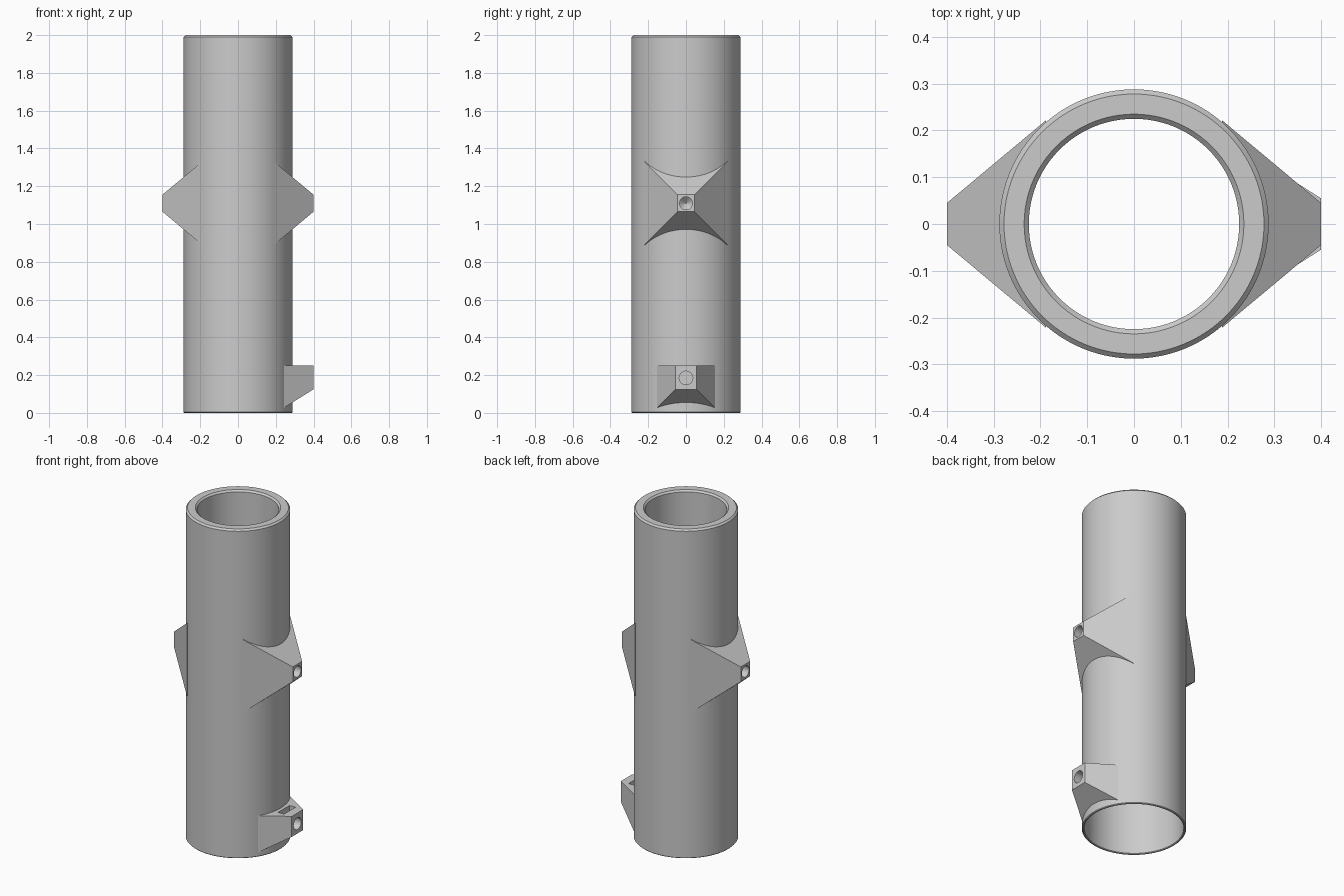
import bpy, bmesh, math
from mathutils import Matrix

cube = bpy.data.objects.get("Cube")
if cube:
    bpy.data.objects.remove(cube, do_unlink=True)

grey = bpy.data.materials.new("plain_grey")
grey.use_nodes = True
grey.diffuse_color = (0.6, 0.6, 0.6, 1)
grey.node_tree.nodes["Principled BSDF"].inputs["Base Color"].default_value = (0.6, 0.6, 0.6, 1)

SEGMENTS = 96
R_OUT, R_TOP, R_LOW = 0.288, 0.225, 0.274
MID_Z, LOW_Z = 1.11, 0.185


def make(name, bm):
    bmesh.ops.recalc_face_normals(bm, faces=bm.faces)
    mesh = bpy.data.meshes.new(name)
    bm.to_mesh(mesh)
    bm.free()
    mesh.materials.append(grey)
    obj = bpy.data.objects.new(name, mesh)
    bpy.context.collection.objects.link(obj)
    return obj


def activate(obj):
    bpy.ops.object.select_all(action='DESELECT')
    obj.select_set(True)
    bpy.context.view_layer.objects.active = obj


def smooth(obj):
    activate(obj)
    bpy.ops.object.shade_smooth_by_angle(angle=math.radians(25))


def lathe(profile, closed, matrix=Matrix()):
    """Spin (radius, height) points about z; open profiles get end caps."""
    bm = bmesh.new()
    rings = []
    for r, h in profile:
        rings.append([bm.verts.new((r * math.cos(a), r * math.sin(a), h))
                      for a in (math.tau * i / SEGMENTS for i in range(SEGMENTS))])
    pairs = list(zip(rings, rings[1:]))
    if closed:
        pairs.append((rings[-1], rings[0]))
    else:
        bm.faces.new(rings[0])
        bm.faces.new(rings[-1])
    for a, b in pairs:
        for i in range(SEGMENTS):
            j = (i + 1) % SEGMENTS
            bm.faces.new((a[i], a[j], b[j], b[i]))
    bm.transform(matrix)
    return bm


def tapered_boss(name, x_in, base, x_out, tip):
    """Block tapering outward along x; base and tip are (half width, low z, high z)."""
    bm = bmesh.new()
    a, b = [[bm.verts.new((x, y, z)) for y, z in
             ((-w, lo), (w, lo), (w, hi), (-w, hi))]
            for x, (w, lo, hi) in ((x_in, base), (x_out, tip))]
    bm.faces.new(a)
    bm.faces.new(b)
    for i in range(4):
        j = (i + 1) % 4
        bm.faces.new((a[i], a[j], b[j], b[i]))
    return make(name, bm)


def cut(obj, cutter_bm):
    cutter = make("cutter", cutter_bm)
    cutter.hide_render = True
    mod = obj.modifiers.new("cut", 'BOOLEAN')
    mod.operation, mod.solver, mod.object = 'DIFFERENCE', 'EXACT', cutter
    activate(obj)
    bpy.ops.object.modifier_apply(modifier=mod.name)
    bpy.data.objects.remove(cutter, do_unlink=True)


def along_x(x, z):
    return Matrix.Translation((x, 0, z)) @ Matrix.Rotation(math.pi / 2, 4, 'Y')


# Hollow tube: bevelled upper rim, wider socket below
tube = make("main_tube", lathe([
    (R_OUT - 0.004, 0), (R_OUT, 0.004), (R_OUT, 1.99), (R_OUT - 0.01, 2),
    (R_TOP + 0.01, 2), (R_TOP, 1.99), (R_TOP, 1.6), (R_LOW, 1.55),
    (R_LOW, 0.004), (R_LOW + 0.004, 0)], True))
smooth(tube)

# Pair of pyramid bosses with cone-ended screw holes
for side, name in ((1, "left_screw_boss"), (-1, "right_screw_boss")):
    boss = tapered_boss(name, side * 0.188, (0.222, MID_Z - 0.222, MID_Z + 0.222),
                        side * 0.4, (0.045, MID_Z - 0.045, MID_Z + 0.045))
    cut(boss, lathe([(0.28, 0.5), (0.28, 1.6)], False))
    cut(boss, lathe([(0.002, side * -0.11), (0.034, side * -0.08), (0.034, side * 0.05)],
                    False, along_x(0, MID_Z) @ Matrix.Translation((0, 0, side * 0.4))))
    smooth(boss)

# Lower boss: flat top, screw hole and nut slot
lower = tapered_boss("lower_nut_boss", 0.24, (0.156, 0.025, 0.25), 0.4, (0.055, 0.125, 0.25))
cut(lower, lathe([(0.28, -0.1), (0.28, 0.5)], False))
cut(lower, lathe([(0.036, -0.09), (0.036, 0.05)], False, along_x(0.4, LOW_Z)))
slot = bmesh.new()
bmesh.ops.create_cube(slot, size=1, matrix=Matrix.Translation((0.328, 0, 0.22))
                      @ Matrix.Diagonal((0.04, 0.11, 0.16, 1)))
cut(lower, slot)
smooth(lower)
